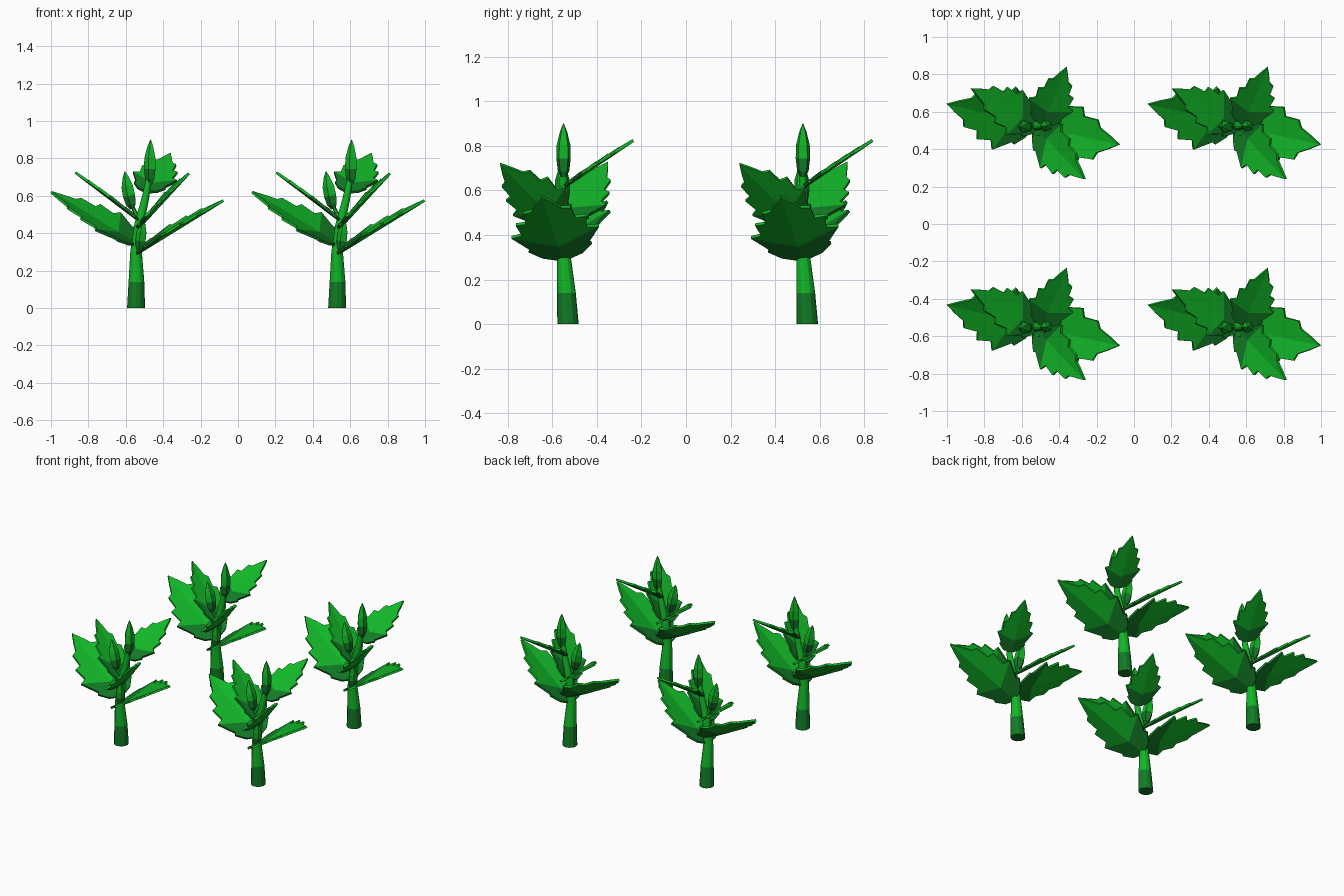
import bpy, bmesh, math
from mathutils import Vector as V

if "Cube" in bpy.data.objects:
    bpy.data.objects.remove(bpy.data.objects["Cube"])


def material(name, color):
    m = bpy.data.materials.new(name)
    m.diffuse_color = (*color, 1)
    m.use_nodes = True
    m.node_tree.nodes["Principled BSDF"].inputs["Base Color"].default_value = m.diffuse_color
    return m


BRIGHT = material("bright_green", (0.006, 0.47, 0.021))
DARK = material("dark_green", (0.006, 0.20, 0.019))
parts = []


def finish(name, bm):
    me = bpy.data.meshes.new(name)
    bmesh.ops.recalc_face_normals(bm, faces=bm.faces)
    bm.to_mesh(me)
    bm.free()
    me.materials.append(BRIGHT)
    me.materials.append(DARK)
    ob = bpy.data.objects.new(name, me)
    bpy.context.collection.objects.link(ob)
    parts.append(ob)
    return ob


def tube(name, path, radii, sides, dark_rings, ribbed=0.0):
    """Closed tube through the path points, with optional ribs."""
    bm = bmesh.new()
    axis = (V(path[-1]) - V(path[0])).normalized()
    u = axis.cross(V((0, 1, 0))).normalized()
    w = axis.cross(u)
    if name == "stem":
        u, w = V((1, 0, 0)), V((0, 1, 0))
    rings = []
    for p, r in zip(path, radii):
        ring = []
        for i in range(sides):
            a = 2 * math.pi * i / sides
            k = r * (1 - ribbed * (i % 2))
            ring.append(bm.verts.new(V(p) + u * k * math.cos(a) + w * k * math.sin(a)))
        rings.append(ring)
    for j in range(len(rings) - 1):
        for i in range(sides):
            n = (i + 1) % sides
            f = bm.faces.new((rings[j][i], rings[j][n], rings[j + 1][n], rings[j + 1][i]))
            f.material_index = 1 if j < dark_rings else 0
    bm.faces.new(rings[0]).material_index = 1
    bm.faces.new(rings[-1])
    return finish(name, bm)


# Lobed outline: midrib position, edge position, half width (fractions of length / width)
OUTLINE = [(0.0, 0.0, 0.10), (0.05, 0.04, 0.45), (0.10, 0.14, 0.72), (0.14, 0.17, 0.66),
           (0.22, 0.36, 1.0), (0.34, 0.40, 0.74), (0.42, 0.56, 0.80), (0.54, 0.58, 0.56),
           (0.62, 0.74, 0.54), (0.74, 0.77, 0.34), (0.86, 0.88, 0.19)]


def leaf(name, base, tip, normal, half, cup=0.14):
    """Serrated leaf, cupped along its midrib, darker near the stem."""
    bm = bmesh.new()
    base, tip = V(base), V(tip)
    d = tip - base
    n = V(normal)
    n = (n - d * (n.dot(d) / d.dot(d))).normalized()
    side = d.normalized().cross(n)
    mid = [bm.verts.new(base + d * m) for m, e, w in OUTLINE]
    end = bm.verts.new(tip)
    for s in (-1, 1):
        edge = [bm.verts.new(base + d * e + side * s * w * half + n * cup * w * half)
                for m, e, w in OUTLINE]
        for i in range(len(mid) - 1):
            f = bm.faces.new((mid[i], mid[i + 1], edge[i + 1], edge[i]))
            f.material_index = 1 if i < 4 else 0
        bm.faces.new((mid[-1], end, edge[-1]))
    ob = finish(name, bm)
    mod = ob.modifiers.new("thickness", "SOLIDIFY")
    mod.thickness = 0.014
    mod.offset = 0
    return ob


def bud(name, base, tip, r):
    """Closed ribbed bud tapering to a point."""
    prof = [(0, .35), (.12, .8), (.35, 1), (.6, .95), (.85, .5), (1, .06)]
    b, t = V(base), V(tip)
    tube(name, [b.lerp(t, k) for k, _ in prof], [r * q for _, q in prof], 10, 2, 0.2)


# Stem, dark at the foot
tube("stem", [(-.545, -.53, 0), (-.543, -.537, .14), (-.545, -.548, .30), (-.528, -.55, .45),
              (-.497, -.55, .58), (-.47, -.55, .72)],
     [.048, .042, .031, .026, .021, .014], 12, 1)

# Leaves around the stem
leaf("left_leaf", (-.54, -.535, .34), (-1.0, -.434, .62), (.42, -.38, .8), .185)
leaf("right_leaf", (-.54, -.55, .29), (-.078, -.65, .575), (-.5, -.05, .85), .20)
leaf("front_leaf", (-.52, -.56, .44), (-.262, -.835, .72), (-.75, 0, .66), .145)
leaf("back_leaf", (-.49, -.54, .62), (-.36, -.237, .825), (0, -.55, .83), .125, .08)
leaf("upper_left_leaf", (-.52, -.55, .46), (-.87, -.35, .725), (.61, 0, .79), .13, .08)

# Buds
bud("top_bud", (-.47, -.55, .66), (-.467, -.55, .90), .034)
bud("left_bud", (-.565, -.555, .53), (-.605, -.555, .73), .036)
bud("left_bud_stalk_bud", (-.525, -.575, .30), (-.505, -.60, .475), .03)
tube("bud_stalk", [(-.525, -.55, .46), (-.568, -.555, .55)], [.012, .01], 6, 0)

# Four plants in a square
for dx, dy in ((1.075, 0), (0, 1.075), (1.075, 1.075)):
    for ob in parts:
        c = ob.copy()
        c.location = (dx, dy, 0)
        bpy.context.collection.objects.link(c)
